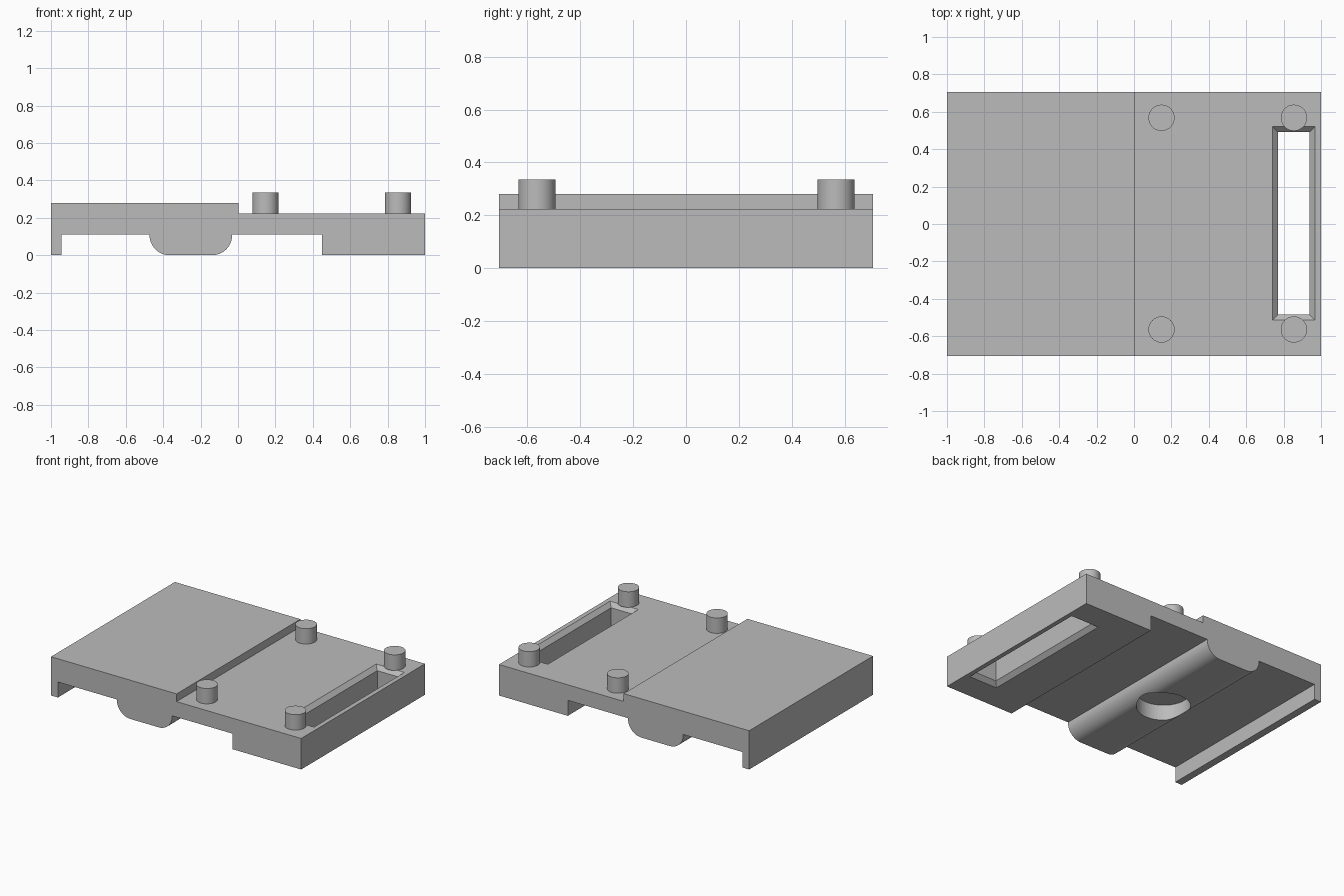
import bpy
import bmesh
import math

cube = bpy.data.objects.get("Cube")
if cube:
    bpy.data.objects.remove(cube, do_unlink=True)

grey = bpy.data.materials.new("plain grey")
grey.use_nodes = True
COLOUR = (0.5, 0.5, 0.5, 1)
grey.diffuse_color = COLOUR
grey.node_tree.nodes["Principled BSDF"].inputs["Base Color"].default_value = COLOUR

HALF_DEPTH = 0.707
DECK, UNDER = 0.224, 0.112


def finish(name, bm):
    bmesh.ops.recalc_face_normals(bm, faces=bm.faces[:])
    mesh = bpy.data.meshes.new(name)
    bm.to_mesh(mesh)
    bm.free()
    ob = bpy.data.objects.new(name, mesh)
    bpy.context.collection.objects.link(ob)
    mesh.materials.append(grey)
    return ob


def cylinder(name, x, y, low, high, radius):
    bm = bmesh.new()
    bmesh.ops.create_cone(bm, cap_ends=True, segments=48, radius1=radius,
                          radius2=radius, depth=high - low)
    bmesh.ops.translate(bm, verts=bm.verts[:], vec=(x, y, (low + high) / 2))
    return finish(name, bm)


def cut(target, cutter):
    mod = target.modifiers.new(cutter.name, 'BOOLEAN')
    mod.operation = 'DIFFERENCE'
    mod.solver = 'EXACT'
    mod.object = cutter
    bpy.context.view_layer.objects.active = target
    bpy.ops.object.modifier_apply(modifier=mod.name)
    bpy.data.objects.remove(cutter, do_unlink=True)


def smooth(ob):
    bpy.ops.object.select_all(action='DESELECT')
    ob.select_set(True)
    bpy.context.view_layer.objects.active = ob
    bpy.ops.object.shade_smooth_by_angle(angle=math.radians(30))


def arc(cx, cz, radius, start, end, steps=12):
    angles = [math.radians(start + (end - start) * i / steps) for i in range(steps + 1)]
    return [(cx + radius * math.cos(a), cz + radius * math.sin(a)) for a in angles]


# Body: stepped plate with a lip, a rounded rib and a thick block underneath
RIB_X, RIB_HALF, ROUND = -0.252, 0.221, 0.108
profile = [(-1, 0.28), (-1, 0), (-0.945, 0), (-0.945, UNDER), (RIB_X - RIB_HALF, UNDER)]
profile += arc(RIB_X - RIB_HALF + ROUND, ROUND, ROUND, 180, 270)
profile += arc(RIB_X + RIB_HALF - ROUND, ROUND, ROUND, 270, 360)
profile += [(RIB_X + RIB_HALF, UNDER), (0.45, UNDER), (0.45, 0), (1, 0),
            (1, DECK), (0.004, DECK), (0.004, 0.28)]
bm = bmesh.new()
face = bm.faces.new([bm.verts.new((x, -HALF_DEPTH, z)) for x, z in profile])
extruded = bmesh.ops.extrude_face_region(bm, geom=[face])["geom"]
bmesh.ops.translate(bm, vec=(0, 2 * HALF_DEPTH, 0),
                    verts=[v for v in extruded if isinstance(v, bmesh.types.BMVert)])
body = finish("stepped_body", bm)

# Slot through the block, chamfered at both ends
CHAMFER, OVER = 0.029, 0.01
levels = [(-OVER, CHAMFER + OVER), (CHAMFER, 0), (DECK - CHAMFER, 0),
          (DECK + OVER, CHAMFER + OVER)]
bm = bmesh.new()
rings = []
for z, grow in levels:
    hx, hy = 0.084 + grow, 0.488 + grow
    rings.append([bm.verts.new((0.854 + sx * hx, 0.003 + sy * hy, z))
                  for sx, sy in ((-1, -1), (1, -1), (1, 1), (-1, 1))])
for a, b in zip(rings, rings[1:]):
    for i in range(4):
        j = (i + 1) % 4
        bm.faces.new((a[i], a[j], b[j], b[i]))
bm.faces.new(rings[0])
bm.faces.new(rings[-1])
cut(body, finish("slot_cutter", bm))

# Blind round hole in the rib
cut(body, cylinder("rib_hole_cutter", RIB_X, 0, -0.05, UNDER, 0.177))
smooth(body)

# Four pegs on the lower deck
for side, x in (("inner", 0.147), ("outer", 0.855)):
    for end, y in (("front", -0.564), ("back", 0.568)):
        smooth(cylinder(f"{side}_{end}_peg", x, y, DECK - 0.002, 0.335, 0.07))
